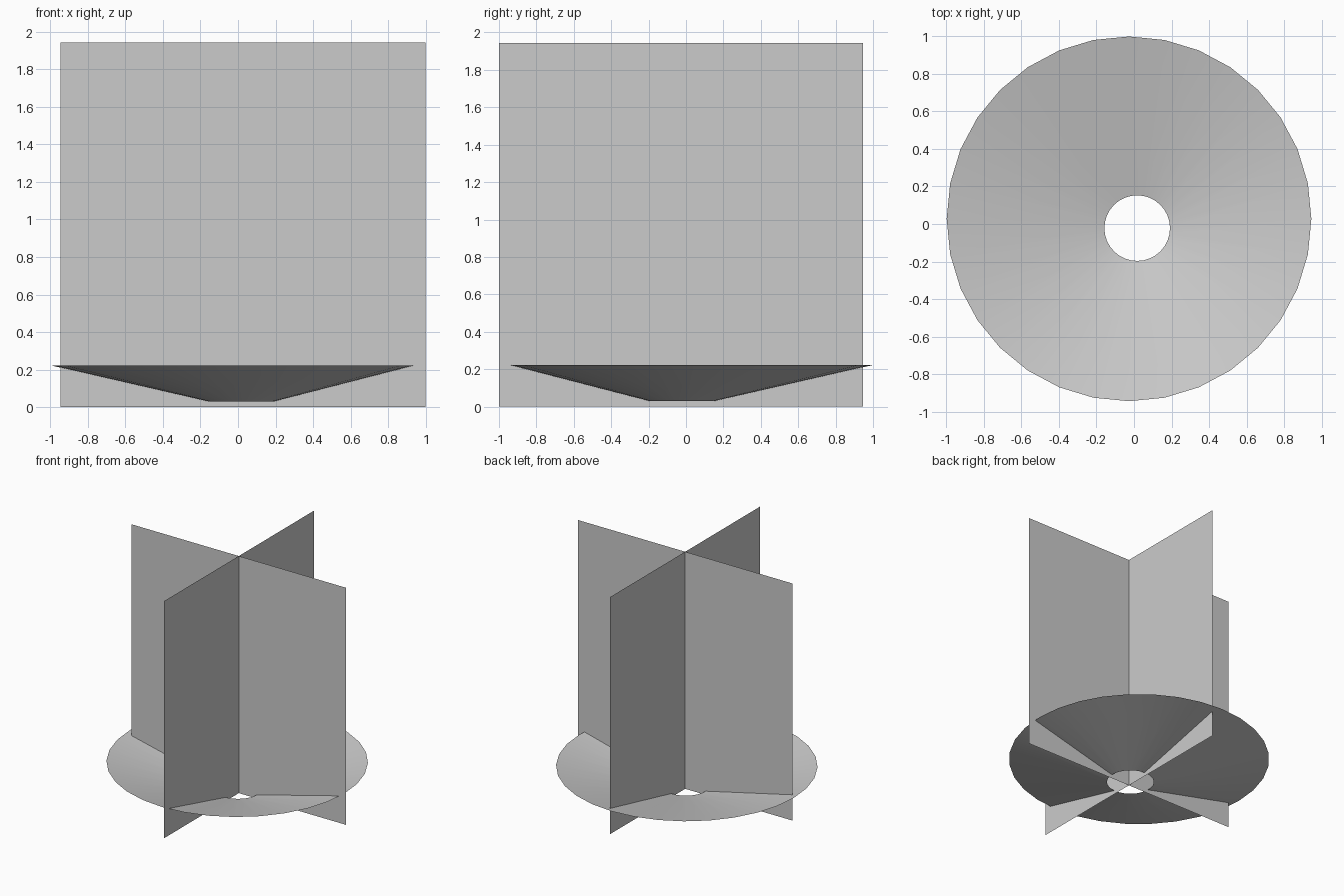
import bpy, bmesh, math

if "Cube" in bpy.data.objects:
    bpy.data.objects.remove(bpy.data.objects["Cube"])

HALF = 0.9725            # half width of the blades, also the dish radius
CX, CY = 0.0265, -0.0275  # crossing point of the blades


def make_object(name, bm, smooth=False):
    mesh = bpy.data.meshes.new(name)
    for f in bm.faces:
        f.smooth = smooth
    bm.to_mesh(mesh)
    bm.free()
    obj = bpy.data.objects.new(name, mesh)
    bpy.context.collection.objects.link(obj)
    return obj


def upright_blade(name, turn):
    # Square card standing on the ground, turned about its middle
    bm = bmesh.new()
    corners = [(-HALF, 0), (HALF, 0), (HALF, 2 * HALF), (-HALF, 2 * HALF)]
    bm.faces.new([bm.verts.new((x, 0, z)) for x, z in corners])
    obj = make_object(name, bm)
    obj.location = (CX, CY, 0)
    obj.rotation_euler.z = turn


def ring(bm, cx, cy, radius, z, sides=32):
    angles = [2 * math.pi * i / sides for i in range(sides)]
    return [bm.verts.new((cx + radius * math.cos(a), cy + radius * math.sin(a), z))
            for a in angles]


# Two crossed blades
upright_blade("blade_across", 0)
upright_blade("blade_deep", math.pi / 2)

# Slightly lopsided shallow dish with an open centre
bm = bmesh.new()
inner = ring(bm, 0.017, -0.022, 0.175, 0.03)
outer = ring(bm, -0.0265, 0.0275, HALF, 0.222)
for i in range(len(inner)):
    j = (i + 1) % len(inner)
    bm.faces.new((inner[i], outer[i], outer[j], inner[j]))
make_object("base_dish", bm, smooth=True)
